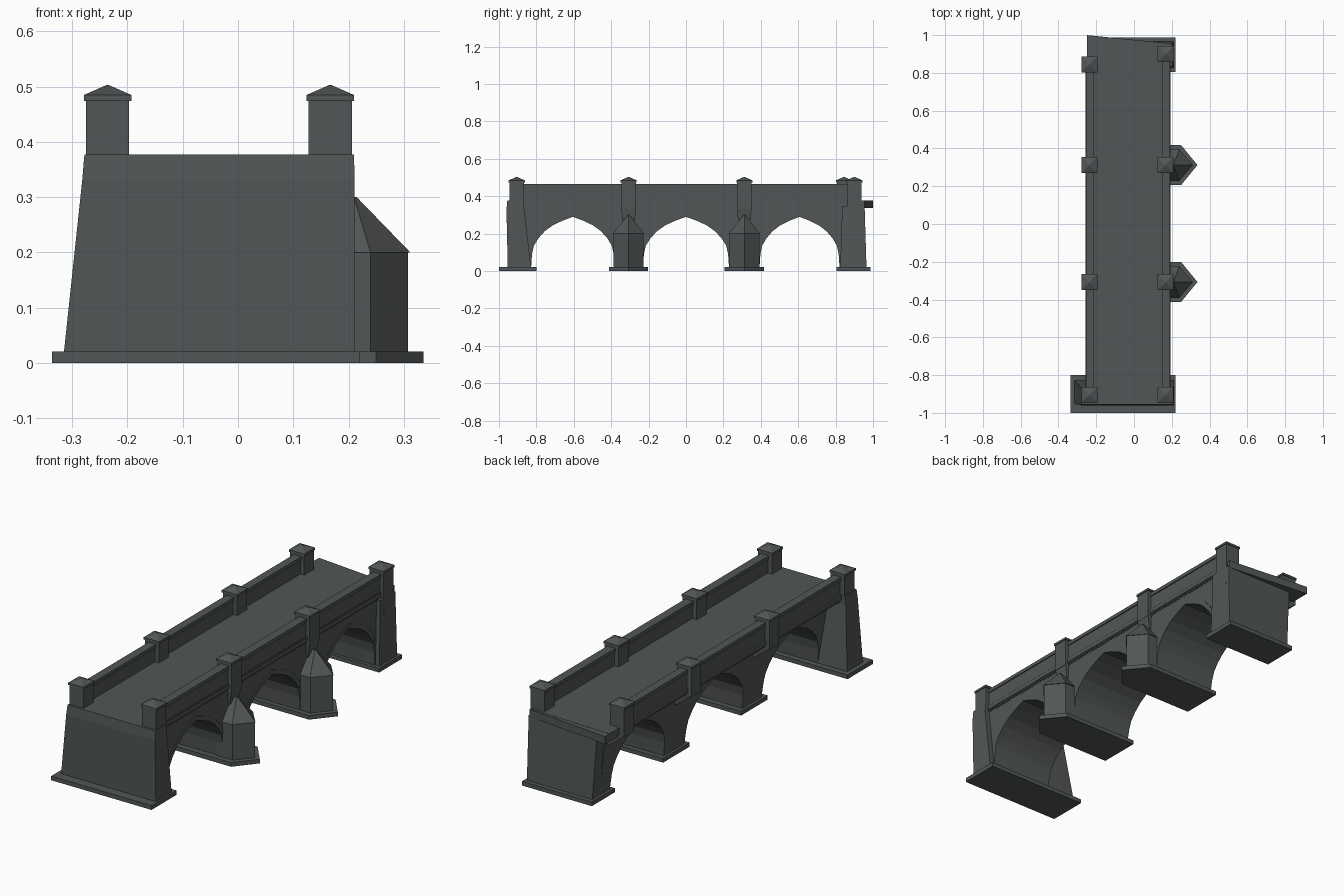
import bpy, bmesh, math

if "Cube" in bpy.data.objects:
    bpy.data.objects.remove(bpy.data.objects["Cube"])

stone = bpy.data.materials.new("dark grey stone")
stone.diffuse_color = (0.085, 0.094, 0.094, 1)
stone.use_nodes = True
stone.node_tree.nodes["Principled BSDF"].inputs["Base Color"].default_value = stone.diffuse_color


def finish(name, bm):
    bmesh.ops.recalc_face_normals(bm, faces=bm.faces)
    me = bpy.data.meshes.new(name)
    bm.to_mesh(me)
    bm.free()
    me.materials.append(stone)
    ob = bpy.data.objects.new(name, me)
    bpy.context.collection.objects.link(ob)
    return ob


def loft(name, low, high):
    """Solid between two rings with the same number of points."""
    bm = bmesh.new()
    a = [bm.verts.new(p) for p in low]
    b = [bm.verts.new(p) for p in high]
    n = len(a)
    bm.faces.new(a)
    bm.faces.new(b)
    for i in range(n):
        bm.faces.new((a[i], a[(i + 1) % n], b[(i + 1) % n], b[i]))
    bm.normal_update()
    bmesh.ops.triangulate(bm, faces=[f for f in bm.faces if len(f.verts) > 4],
                          ngon_method='EAR_CLIP')
    return finish(name, bm)


def rect(x0, x1, y0, y1, z):
    return [(x0, y0, z), (x1, y0, z), (x1, y1, z), (x0, y1, z)]


def box(name, x0, x1, y0, y1, z0, z1):
    return loft(name, rect(x0, x1, y0, y1, z0), rect(x0, x1, y0, y1, z1))


def prism(name, plan, z0, z1):
    return loft(name, [(x, y, z0) for x, y in plan], [(x, y, z1) for x, y in plan])


# Slightly pointed arch, as (offset, height) from left foot to right foot
half = [(0.23, 0.02), (0.225, 0.09), (0.215, 0.135), (0.19, 0.175), (0.155, 0.213),
        (0.11, 0.245), (0.055, 0.27)]
arch = [(-d, z) for d, z in half] + [(0, 0.29)] + [(d, z) for d, z in reversed(half)]
arches = [(-0.605, 0.97), (0, 1.0), (0.607, 0.93)]

# Main body with three arches; the left wall leans slightly outward
side = [(-0.95, 0.02)]
for c, s in arches:
    side += [(c + d * s, z) for d, z in arch]
side += [(0.9, 0.02), (0.9, 0.36), (-0.95, 0.36)]
loft("arched_body", [(-0.15 - 0.1 * z, y, z) for y, z in side],
     [(0.185, y, z) for y, z in side])

# Raised arch rings on the right face
for c, s in arches:
    inner = [(c + d * s, z) for d, z in arch[2:-2]]
    outer = [(c + d * s * 1.06, z + 0.022) for d, z in arch[2:-2]]
    ring = inner + outer[::-1]
    loft("arch_ring", [(0.18, y, z) for y, z in ring], [(0.189, y, z) for y, z in ring])

# Roadway, with its skewed overhanging back edge
prism("roadway", [(-0.25, -0.955), (0.19, -0.955), (0.19, 0.95), (-0.25, 0.965)], 0.345, 0.377)
prism("roadway_back_edge", [(-0.25, 0.9), (0.2, 0.9), (0.2, 0.955), (-0.25, 1.0)], 0.338, 0.376)

# Front abutment, sloping out on the left
loft("front_abutment", rect(-0.315, 0.211, -0.953, -0.828, 0.02),
     rect(-0.282, 0.211, -0.96, -0.865, 0.33))
loft("front_abutment_top", rect(-0.282, 0.211, -0.96, -0.865, 0.33),
     rect(-0.278, 0.21, -0.955, -0.865, 0.377))
box("front_footing", -0.337, 0.22, -1.0, -0.8, 0, 0.021)

# Back abutment
loft("back_abutment", rect(-0.155, 0.208, 0.825, 0.965, 0.02),
     rect(-0.175, 0.205, 0.835, 0.955, 0.345))
box("back_footing", -0.168, 0.22, 0.805, 0.987, 0, 0.021)

# Piers with pointed cutwaters on the right side
for y in (-0.307, 0.312):
    prism("pier_footing", [(-0.165, y - 0.105), (0.25, y - 0.105), (0.336, y),
                           (0.25, y + 0.105), (-0.165, y + 0.105)], 0, 0.021)
    prism("cutwater", [(0.15, y - 0.08), (0.24, y - 0.08), (0.308, y),
                       (0.24, y + 0.08), (0.15, y + 0.08)], 0.02, 0.2)
    eave = [(0.15, y - 0.084), (0.24, y - 0.084), (0.312, y),
            (0.24, y + 0.084), (0.15, y + 0.084)]
    peak = [(0.15, y - 0.004), (0.21, y - 0.004), (0.215, y),
            (0.21, y + 0.004), (0.15, y + 0.004)]
    loft("cutwater_roof", [(a, b, 0.2) for a, b in eave], [(a, b, 0.3) for a, b in peak])

# Parapets with string course and coping
for x0, x1, end, out in ((-0.25, -0.218, 0.845, -1), (0.152, 0.186, 0.9, 1)):
    box("parapet", x0, x1, -0.905, end, 0.34, 0.455)
    box("parapet_coping", x0 - 0.005, x1 + 0.005, -0.905, end, 0.447, 0.465)
    edge = x1 if out > 0 else x0
    box("string_course", edge - 0.008, edge + 0.008, -0.94, end + 0.03, 0.352, 0.372)

# Posts with pyramid caps, and pilasters below on the right side
for x, ys in ((-0.236, (-0.905, -0.307, 0.312, 0.845)), (0.167, (-0.905, -0.307, 0.312, 0.9))):
    for y in ys:
        r, e = 0.039, 0.043
        box("post", x - r, x + r, y - r, y + r, 0.335, 0.478)
        box("post_cap", x - e, x + e, y - e, y + e, 0.474, 0.485)
        loft("post_cap_top", rect(x - e, x + e, y - e, y + e, 0.485),
             rect(x - 0.002, x + 0.002, y - 0.002, y + 0.002, 0.503))
        if x > 0:
            low, inset = (0.02, 0) if abs(y) > 0.5 else (0.27, 0.012)
            loft("pilaster", rect(x - r, x + r - inset, y - 0.034, y + 0.034, low),
                 rect(x - r, x + r, y - r, y + r, 0.345))
        else:
            # corbel carrying the post back to the wall
            loft("corbel", rect(-0.19, -0.165, y - 0.034, y + 0.034, 0.27),
                 rect(x - r, -0.165, y - r, y + r, 0.338))
